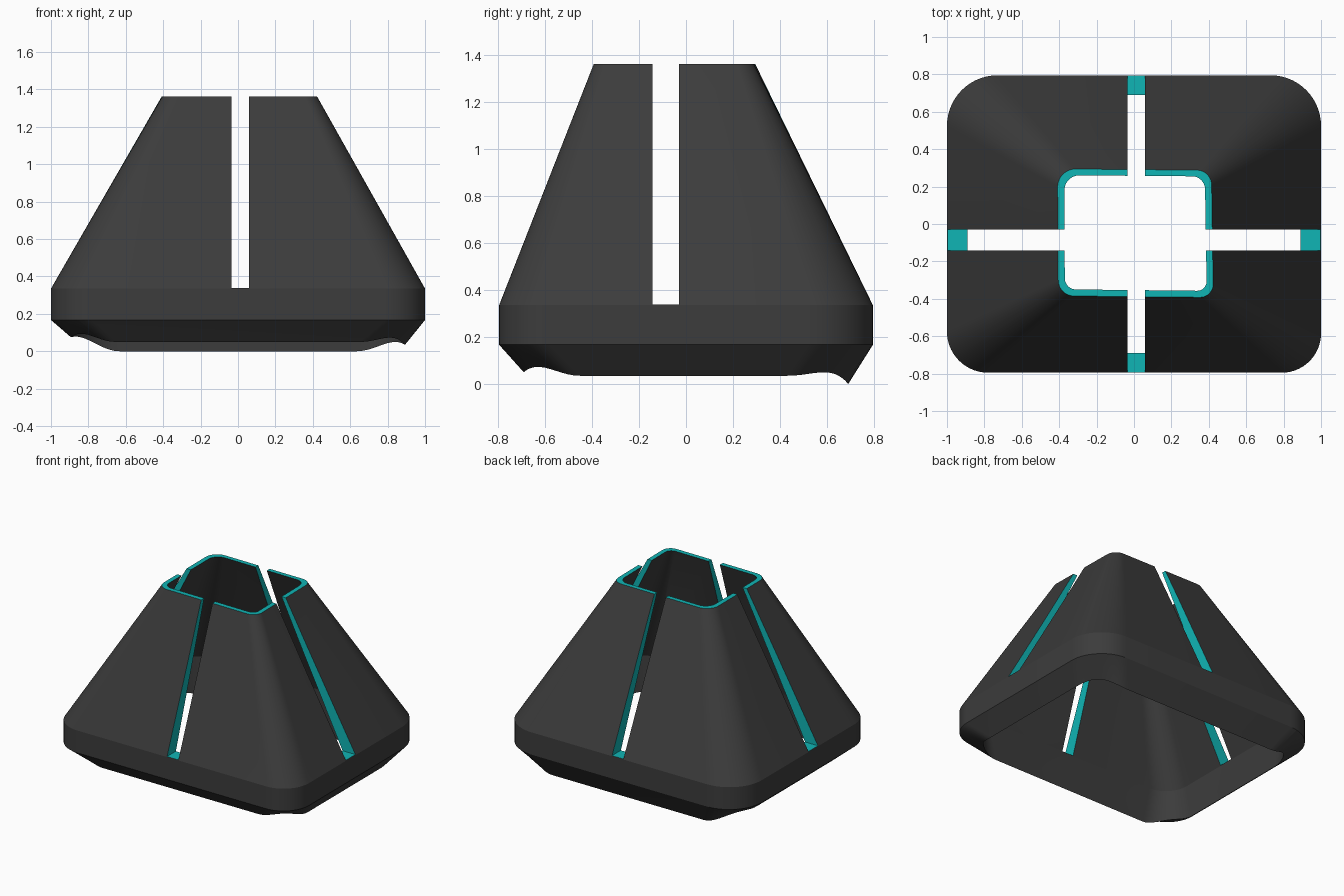
import bpy, bmesh, math

if "Cube" in bpy.data.objects:
    bpy.data.objects.remove(bpy.data.objects["Cube"])

SEG = 14  # segments per rounded corner


def material(name, rgb):
    m = bpy.data.materials.new(name)
    m.diffuse_color = (*rgb, 1)
    m.use_nodes = True
    m.node_tree.nodes["Principled BSDF"].inputs["Base Color"].default_value = m.diffuse_color
    return m


dark = material("dark_grey", (0.045, 0.045, 0.045))
teal = material("teal", (0.005, 0.46, 0.46))


def ring(corners, height):
    """Rounded rectangle; corners (x, y, radius) run back-right, back-left, front-left, front-right."""
    pts = []
    for k, (x, y, r) in enumerate(corners):
        cx, cy = x - math.copysign(r, x), y - math.copysign(r, y)
        for i in range(SEG + 1):
            t = i / SEG
            a = (k + t) * math.pi / 2
            z = height(k, t) if callable(height) else height
            pts.append((cx + r * math.cos(a), cy + r * math.sin(a), z))
    return pts


def rim_height(k, t):
    """Lower rim: straight edges at different heights, lifted at the corners."""
    edges = (0.035, 0.0, 0.075, 0.05, 0.035)  # right, back, left, front, right
    s = t * t * (3 - 2 * t)
    return edges[k] * (1 - s) + edges[k + 1] * s + 0.03 * math.sin(math.pi * t) ** 2


def rect(x, y, radii):
    return [(x, y, radii[0]), (-x, y, radii[1]), (-x, -y, radii[2]), (x, -y, radii[3])]


R = (0.27, 0.27, 0.22, 0.21)
top_out = [(0.415, 0.288, 0.08), (-0.408, 0.294, 0.095), (-0.405, -0.385, 0.085), (0.423, -0.392, 0.07)]
top_in = [(0.38, 0.255, 0.07), (-0.372, 0.26, 0.08), (-0.37, -0.35, 0.06), (0.388, -0.357, 0.05)]

# Hollow shell: closed loop of lofted rings, outside then inside
rings = [
    ring(rect(0.893, 0.69, (0.26, 0.26, 0.24, 0.24)), rim_height),
    ring(rect(1.0, 0.795, R), 0.167),
    ring(rect(1.0, 0.795, R), 0.335),
    ring(top_out, 1.362),
    ring(top_in, 1.362),
    ring(rect(0.893, 0.69, (0.22, 0.22, 0.18, 0.18)), 0.335),
]
bm = bmesh.new()
loops = [[bm.verts.new(p) for p in r] for r in rings]
for i, lower in enumerate(loops):
    upper = loops[(i + 1) % len(loops)]
    n = len(lower)
    for j in range(n):
        f = bm.faces.new((lower[j], lower[(j + 1) % n], upper[(j + 1) % n], upper[j]))
        f.material_index = 1 if i == 3 else 0
bmesh.ops.triangulate(bm, faces=[f for f in bm.faces if f.material_index == 0])
bmesh.ops.recalc_face_normals(bm, faces=bm.faces)
me = bpy.data.meshes.new("tapered_shell")
bm.to_mesh(me)
bm.free()
shell = bpy.data.objects.new("tapered_shell", me)
bpy.context.collection.objects.link(shell)
me.materials.append(dark)
me.materials.append(teal)


# Two through slots splitting the tapered walls into four quarters
def slot(name, lo, hi):
    bpy.ops.mesh.primitive_cube_add(size=1, location=[(a + b) / 2 for a, b in zip(lo, hi)])
    c = bpy.context.object
    c.name = name
    c.scale = [b - a for a, b in zip(lo, hi)]
    c.data.materials.append(dark)
    c.data.materials.append(teal)
    for p in c.data.polygons:
        p.material_index = 1
    c.hide_render = True
    m = shell.modifiers.new(name, 'BOOLEAN')
    m.operation = 'DIFFERENCE'
    m.solver = 'EXACT'
    m.object = c
    return c


cutters = [
    slot("slot_front_back", (-0.035, -1.5, 0.338), (0.06, 1.5, 2)),
    slot("slot_left_right", (-1.5, -0.143, 0.338), (1.5, -0.03, 2)),
]
bpy.ops.object.select_all(action='DESELECT')
shell.select_set(True)
bpy.context.view_layer.objects.active = shell
for m in list(shell.modifiers):
    bpy.ops.object.modifier_apply(modifier=m.name)
for c in cutters:
    bpy.data.objects.remove(c)
bpy.ops.object.shade_smooth_by_angle(angle=math.radians(20))
